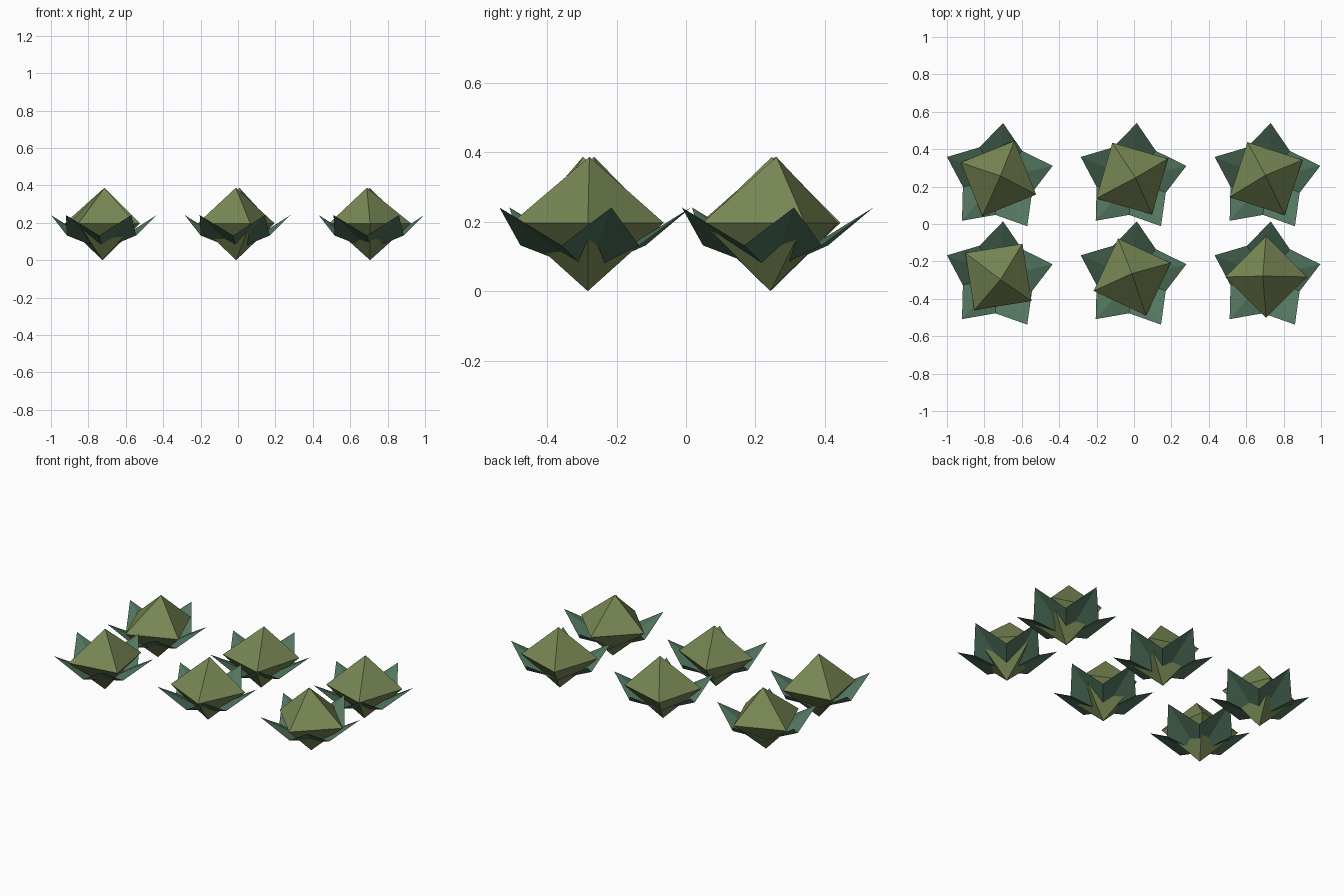
import bpy
import bmesh
from math import cos, sin, radians
from mathutils import Vector

cube = bpy.data.objects.get("Cube")
if cube:
    bpy.data.objects.remove(cube, do_unlink=True)


def make_material(name, rgb):
    mat = bpy.data.materials.new(name)
    mat.use_nodes = True
    color = (*rgb, 1.0)
    mat.diffuse_color = color
    bsdf = mat.node_tree.nodes["Principled BSDF"]
    bsdf.inputs["Base Color"].default_value = color
    bsdf.inputs["Roughness"].default_value = 0.9
    return mat


OLIVE = make_material("olive green", (0.19, 0.245, 0.09))
TEAL = make_material("teal leaf green", (0.085, 0.18, 0.115))


def polar(radius, degrees, z):
    a = radians(degrees)
    return Vector((radius * cos(a), radius * sin(a), z))


def add_fan(bm, apex, ring, flip=False):
    """Join a closed ring of vertices to one apex with triangles."""
    tip = bm.verts.new(apex)
    for i, vert in enumerate(ring):
        following = ring[(i + 1) % len(ring)]
        bm.faces.new((following, vert, tip) if flip else (vert, following, tip))


def finish(bm, name, mat, location):
    mesh = bpy.data.meshes.new(name)
    bm.to_mesh(mesh)
    bm.free()
    mesh.materials.append(mat)
    obj = bpy.data.objects.new(name, mesh)
    obj.location = location
    bpy.context.collection.objects.link(obj)
    return obj


# Four-sided head: two pyramids sharing a level rim, with the top a little off centre
def build_head(name, turn, location):
    bm = bmesh.new()
    rim = [bm.verts.new(polar(0.219, turn + 90 * i, 0.197)) for i in range(4)]
    add_fan(bm, polar(0.018, turn - 15, 0.387), rim)
    add_fan(bm, (0, 0, 0), rim, flip=True)
    finish(bm, name, OLIVE, location)


# Five pointed leaves: a folded star bowl around the head
def build_leaves(name, location):
    bm = bmesh.new()
    edge = []
    for i in range(5):
        angle = 13.2 + 72 * i
        edge.append(bm.verts.new(polar(0.298, angle, 0.241)))
        edge.append(bm.verts.new(polar(0.195, angle + 36, 0.132)))
    add_fan(bm, (0, 0, 0.057), edge, flip=False)
    finish(bm, name, TEAL, location)


# Two rows of three plants, each head turned differently
columns = (-0.725, -0.01, 0.706)
rows = {"front": (-0.283, (324, 110, 180)), "back": (0.243, (67, 29, 117))}
sides = ("right", "middle", "left")
for row, (y, turns) in rows.items():
    for side, x, turn in zip(sides, columns, turns):
        build_head(f"{row}_{side}_head", turn, (x, y, 0))
        build_leaves(f"{row}_{side}_leaves", (x, y, 0))
